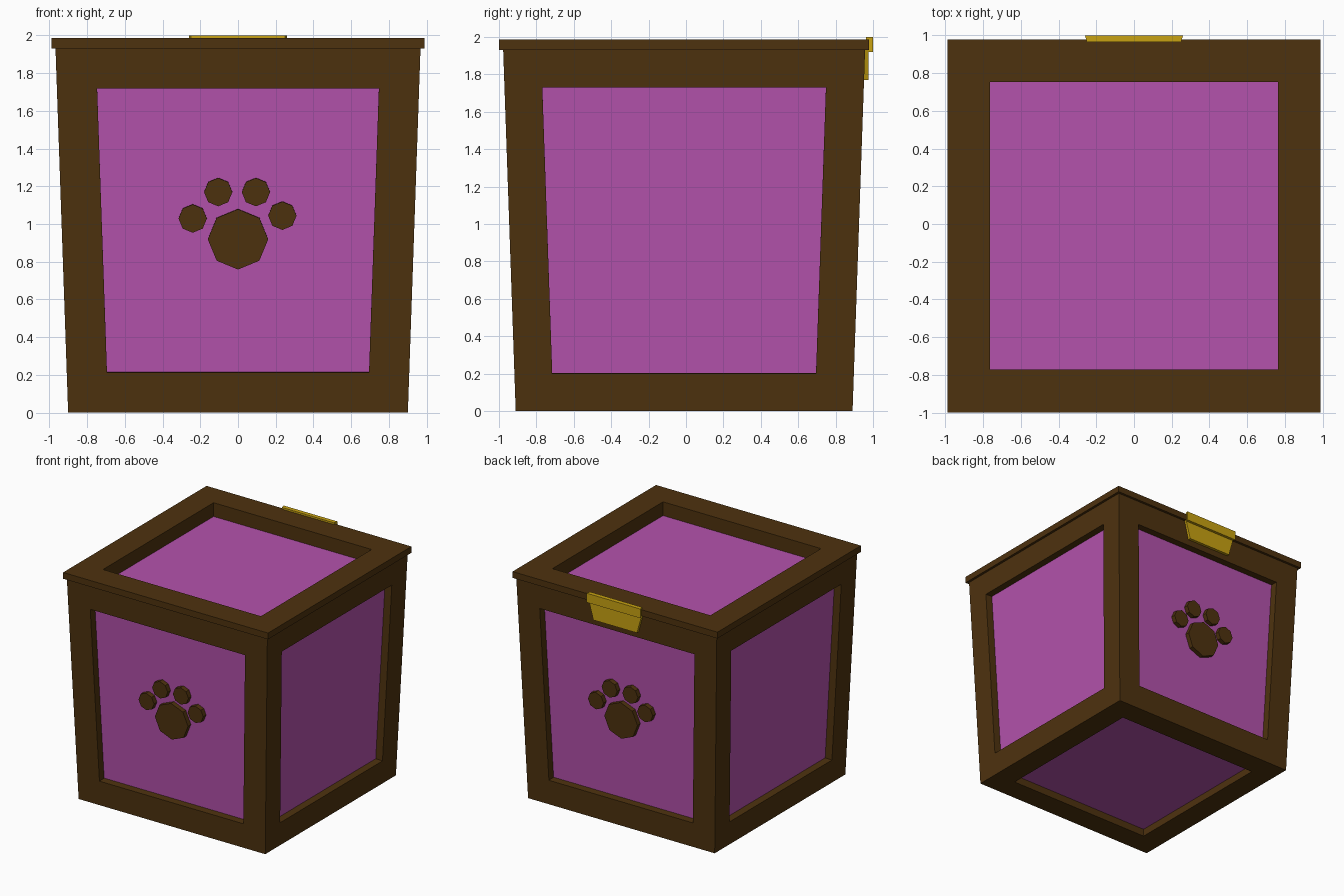
import bpy, bmesh
from mathutils import Matrix, Vector

if "Cube" in bpy.data.objects:
    bpy.data.objects.remove(bpy.data.objects["Cube"])


def material(name, rgb):
    m = bpy.data.materials.new(name)
    m.diffuse_color = (*rgb, 1)
    m.use_nodes = True
    m.node_tree.nodes["Principled BSDF"].inputs["Base Color"].default_value = m.diffuse_color
    return m


brown = material("dark_wood", (0.076, 0.032, 0.0045))
purple = material("purple_panel", (0.456, 0.084, 0.413))
gold = material("gold_metal", (0.58, 0.36, 0.006))

CY = -0.01                       # crate centre in y
BOT, TOP, LID = 0.90, 0.967, 0.988   # half widths
ZB, ZL = 1.93, 1.985             # body top, lid top
SLOPE = (TOP - BOT) / ZB
RECESS = 0.065


def finish(bm, name, mats):
    me = bpy.data.meshes.new(name)
    bm.to_mesh(me)
    bm.free()
    for m in mats:
        me.materials.append(m)
    ob = bpy.data.objects.new(name, me)
    bpy.context.collection.objects.link(ob)
    return ob


def stack(bm, rings):
    """Square rings (half width, z) joined upward; returns rows of vertices."""
    rows = [[bm.verts.new((sx * h, sy * h + CY, z))
             for sx, sy in ((-1, -1), (1, -1), (1, 1), (-1, 1))] for h, z in rings]
    for a, b in zip(rows, rows[1:]):
        for i in range(4):
            j = (i + 1) % 4
            bm.faces.new((a[i], a[j], b[j], b[i]))
    return rows


def recess(bm, faces, border, depth):
    """Cut a straight-walled recess with a purple floor into each face."""
    bm.normal_update()
    bmesh.ops.inset_individual(bm, faces=faces, thickness=border, use_even_offset=True)
    bm.normal_update()
    bmesh.ops.inset_individual(bm, faces=faces, thickness=0, depth=-depth)
    for f in faces:
        f.material_index = 1


# Tapered crate body with recessed panels on four sides and the bottom
bm = bmesh.new()
rows = stack(bm, [(BOT, 0), (TOP, ZB)])
bm.faces.new(rows[0][::-1])
bm.normal_update()
front_back = [f for f in bm.faces if abs(f.normal.y) > 0.5]
others = [f for f in bm.faces if abs(f.normal.y) <= 0.5]
recess(bm, front_back, 0.213, RECESS)
recess(bm, others, 0.202, RECESS)
finish(bm, "crate_body", [brown, purple])

# Overhanging lid with a deeper panel
bm = bmesh.new()
rows = stack(bm, [(TOP, ZB), (LID, ZB), (LID, ZL)])
lid_top = bm.faces.new(rows[-1])
recess(bm, [lid_top], 0.226, 0.12)
finish(bm, "lid", [brown, purple])

# Paw emblem on the front and the back: x, z, radius of each pad
PADS = [(0, 0.92, 0.16), (-0.24, 1.03, 0.075), (-0.105, 1.17, 0.075),
        (0.095, 1.17, 0.075), (0.235, 1.045, 0.075)]
normal = Vector((0, -1, -SLOPE)).normalized()
tilt = normal.to_track_quat('Z', 'Y').to_matrix().to_4x4()
for name, turn in (("front_paw", 0), ("back_paw", 3.14159265)):
    bm = bmesh.new()
    for x, z, r in PADS:
        centre = Vector((x, -(BOT + SLOPE * z) + RECESS, z)) + normal * 0.015
        bmesh.ops.create_cone(bm, cap_ends=True, segments=8, radius1=r, radius2=r,
                              depth=0.05, matrix=Matrix.Translation(centre) @ tilt)
    bm.transform(Matrix.Translation((0, CY, 0)) @ Matrix.Rotation(turn, 4, 'Z'))
    finish(bm, name, [brown])


# Gold latch at the back: clip around the lid edge and tapered plate below
def plate(bm, outline, y0, y1, shrink=1.0):
    a = [bm.verts.new((x * shrink, y0, z)) for x, z in outline]
    b = [bm.verts.new((x, y1, z)) for x, z in outline]
    bm.faces.new(a)
    bm.faces.new(b[::-1])
    for i in range(len(a)):
        j = (i + 1) % len(a)
        bm.faces.new((a[j], a[i], b[i], b[j]))


bm = bmesh.new()
plate(bm, [(-0.26, 1.92), (0.26, 1.92), (0.26, 2.0), (-0.26, 2.0)], 0.963, 1.0, 0.96)
plate(bm, [(-0.21, 1.77), (0.21, 1.77), (0.255, 1.93), (-0.255, 1.93)], 0.945, 0.976)
bmesh.ops.recalc_face_normals(bm, faces=bm.faces[:])
finish(bm, "latch", [gold])
